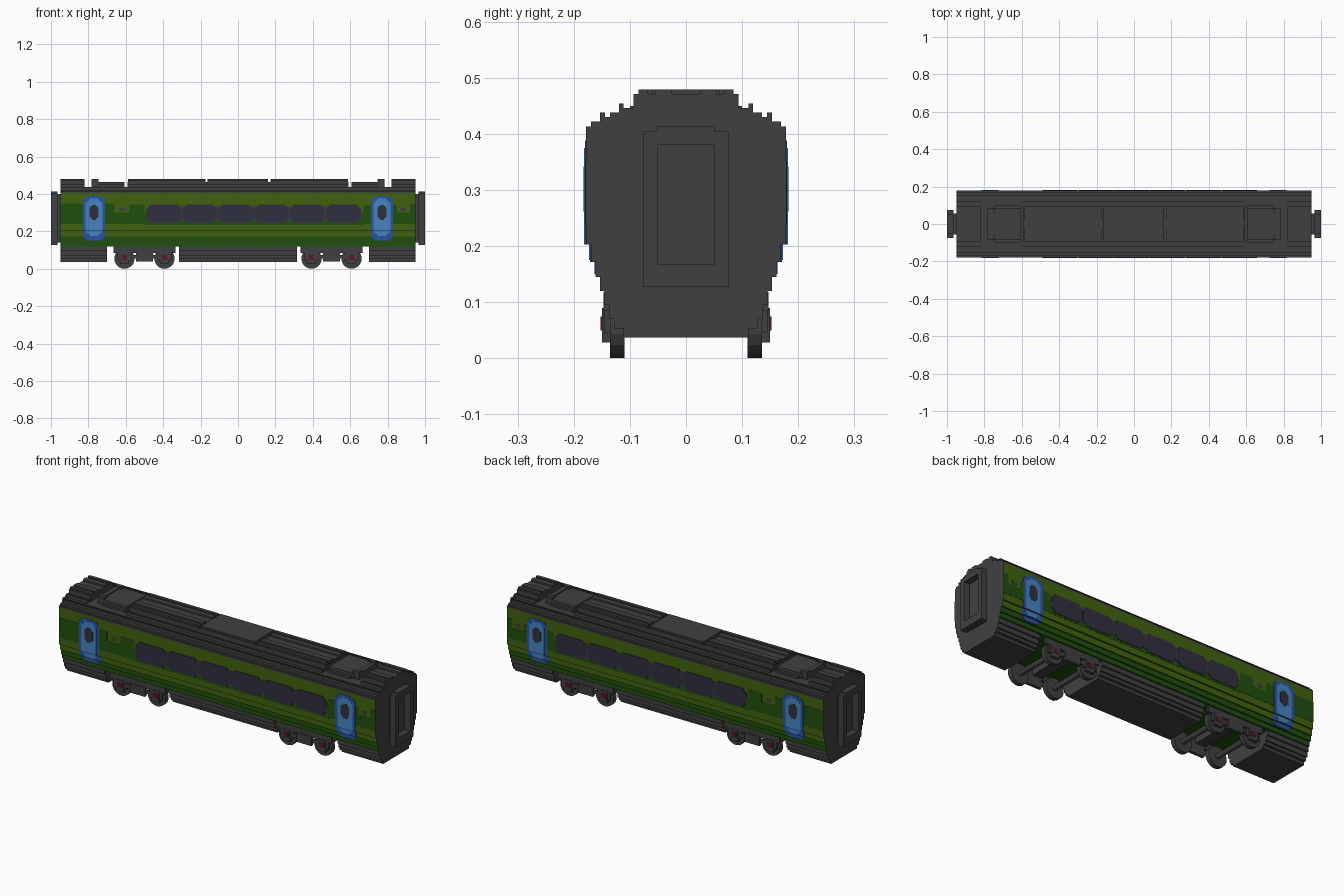
import bpy, bmesh, math
from mathutils import Matrix

cube = bpy.data.objects.get("Cube")
if cube:
    bpy.data.objects.remove(cube, do_unlink=True)


def material(name, rgb):
    lin = [((c / 255 + 0.055) / 1.055) ** 2.4 for c in rgb]
    m = bpy.data.materials.new(name)
    m.use_nodes = True
    m.diffuse_color = (*lin, 1)
    bsdf = m.node_tree.nodes["Principled BSDF"]
    bsdf.inputs["Base Color"].default_value = (*lin, 1)
    bsdf.inputs["Roughness"].default_value = 0.8
    return m


GREY = material("dark grey", (64, 64, 64))
LIGHT = material("light green", (64, 98, 14))
DARK = material("dark green", (32, 78, 14))
NAVY = material("window navy", (48, 47, 63))
BLUE = material("door blue", (70, 132, 192))
EDGE = material("door edge blue", (42, 84, 162))
RED = material("axle box red", (98, 20, 42))


def finish(name, bm, mats):
    bmesh.ops.recalc_face_normals(bm, faces=bm.faces)
    me = bpy.data.meshes.new(name)
    bm.to_mesh(me)
    bm.free()
    for m in mats:
        me.materials.append(m)
    ob = bpy.data.objects.new(name, me)
    bpy.context.collection.objects.link(ob)
    return ob


def add_box(bm, x0, x1, y0, y1, z0, z1):
    mat = (Matrix.Translation(((x0 + x1) / 2, (y0 + y1) / 2, (z0 + z1) / 2))
           @ Matrix.Diagonal((abs(x1 - x0), abs(y1 - y0), abs(z1 - z0), 1)))
    bmesh.ops.create_cube(bm, size=1, matrix=mat)


def boxes(name, mat, items):
    bm = bmesh.new()
    for b in items:
        add_box(bm, *b)
    return finish(name, bm, [mat])


def prism(name, half, x0, x1, mats, rule=None):
    """Extrude a half profile of (y, z), mirrored across y = 0, along x."""
    pts = half + [(-y, z) for y, z in reversed(half)]
    bm = bmesh.new()
    a = [bm.verts.new((x0, y, z)) for y, z in pts]
    b = [bm.verts.new((x1, y, z)) for y, z in pts]
    bm.faces.new(a)
    bm.faces.new(b)
    for i in range(len(pts)):
        j = (i + 1) % len(pts)
        f = bm.faces.new((a[i], a[j], b[j], b[i]))
        if rule:
            f.material_index = rule(f.calc_center_median().z)
    return finish(name, bm, mats)


def stepped(levels):
    return [p for z0, z1, w in levels for p in ((w, z0), (w, z1))]


# Main shell: stepped lower sides, straight walls, ribbed shoulders
HULL = [(0.12, 0.145, 0.153), (0.145, 0.172, 0.161), (0.172, 0.203, 0.169),
        (0.203, 0.404, 0.178), (0.404, 0.413, 0.178), (0.413, 0.4225, 0.169)]
shoulder = [(0.153, 0.4225), (0.153, 0.438), (0.144, 0.438), (0.144, 0.43),
            (0.135, 0.43), (0.135, 0.438)]
prism("body_shell", stepped(HULL) + shoulder, -0.95, 0.95, [GREY, LIGHT, DARK],
      lambda z: 2 if z < 0.17 else 1 if z < 0.4035 else 0)

# Underfloor skirts
SKIRT = [(0.037, 0.053, 0.111), (0.053, 0.07, 0.127),
         (0.07, 0.095, 0.136), (0.095, 0.121, 0.145)]
for name, x0, x1 in (("rear_skirt", -0.95, -0.70), ("middle_skirt", -0.315, 0.315),
                     ("front_skirt", 0.70, 0.95)):
    prism(name, stepped(SKIRT), x0, x1, [GREY])

# Upper roof sections, ribbed except for the centre panel
edge = [(0.119, 0.437), (0.119, 0.454), (0.111, 0.454), (0.111, 0.446),
        (0.094, 0.446), (0.094, 0.471), (0.085, 0.471), (0.085, 0.479)]
grooves = [(0.068, 0.479), (0.068, 0.471), (0.055, 0.471), (0.055, 0.479),
           (0.025, 0.479), (0.025, 0.471)]
prism("roof_centre_panel", edge, -0.163, 0.16, [GREY])
prism("roof_underlay", edge[:5] + [(0.094, 0.465)], -0.59, 0.59, [GREY])
for side, s in (("left", 1), ("right", -1)):
    prism("roof_long_section_" + side, edge + grooves, s * 0.174, s * 0.588, [GREY])
    prism("roof_end_section_" + side, edge + grooves, s * 0.82, s * 0.95, [GREY])
    # Rooftop equipment pod in its recess
    boxes("roof_pod_" + side, GREY, [
        (s * 0.607, s * 0.757, -0.085, 0.085, 0.437, 0.465),
        (s * 0.757, s * 0.783, -0.06, 0.06, 0.437, 0.471),
        (s * 0.745, s * 0.783, 0.06, 0.082, 0.437, 0.479),
        (s * 0.745, s * 0.783, -0.082, -0.06, 0.437, 0.479),
        (s * 0.607, s * 0.745, 0.085, 0.1, 0.437, 0.45),
        (s * 0.607, s * 0.745, -0.1, -0.085, 0.437, 0.45)])
    # Gangway: narrow neck, framed opening and recessed door
    f0, f1 = s * 0.966, s * 1.0
    boxes("gangway_" + side, GREY, [
        (s * 0.945, s * 0.966, -0.056, 0.056, 0.14, 0.4),
        (f0, f1, 0.051, 0.076, 0.127, 0.404),
        (f0, f1, -0.076, -0.051, 0.127, 0.404),
        (f0, f1, -0.051, 0.051, 0.127, 0.168),
        (f0, f1, -0.051, 0.051, 0.38, 0.413)])


def plates(name, mat, rows, layer):
    """Thin panels on both walls that follow the hull steps; rows of x0, x1, z0, z1."""
    out = []
    for x0, x1, z0, z1 in rows:
        for h0, h1, w in HULL:
            a, b = max(z0, h0), min(z1, h1)
            if b - a > 1e-4:
                for s in (1, -1):
                    out.append((x0, x1, s * (w - 0.003), s * (w + 0.0012 * layer), a, b))
    return boxes(name, mat, out)


def clipped(x0, x1, z0, z1, c):
    """Rectangle with two-step corners, as rows."""
    return [(x0 + c, x1 - c, z0, z0 + c / 2), (x0 + c / 2, x1 - c / 2, z0 + c / 2, z0 + c),
            (x0, x1, z0 + c, z1 - c),
            (x0 + c / 2, x1 - c / 2, z1 - c, z1 - c / 2), (x0 + c, x1 - c, z1 - c / 2, z1)]


# Painted dark green fields at both ends and around the windows
plates("dark_green_fields", DARK, [
    (-0.95, -0.66, 0.24, 0.35), (-0.66, -0.58, 0.24, 0.30), (-0.58, -0.5, 0.24, 0.345),
    (-0.5, 0.67, 0.235, 0.30), (0.67, 0.85, 0.24, 0.34),
    (0.85, 0.92, 0.24, 0.30), (0.92, 0.95, 0.24, 0.35)], 1)
plates("side_labels", GREY, [(-0.635, -0.605, 0.31, 0.328), (0.867, 0.897, 0.31, 0.328)], 1)

# Window band
plates("window_pillars", GREY, [(-0.47, 0.645, 0.257, 0.336)], 2)
panes = []
for i in range(6):
    x = -0.49 + i * 0.192
    panes += clipped(x, x + 0.188, 0.245, 0.345, 0.02)
plates("window_panes", NAVY, panes, 3)

# Doors
for side, cx in (("right", -0.77), ("left", 0.77)):
    plates("door_edge_" + side, EDGE, clipped(cx - 0.06, cx + 0.06, 0.15, 0.388, 0.02), 2)
    plates("door_panel_" + side, BLUE, clipped(cx - 0.045, cx + 0.045, 0.175, 0.375, 0.02), 3)
    plates("door_window_" + side, NAVY, clipped(cx - 0.025, cx + 0.025, 0.262, 0.342, 0.014), 4)


# Bogies
def wheelset(name, cx):
    bm = bmesh.new()
    parts = [(0.0545, 0.025, 0.1225), (0.0545, 0.025, -0.1225), (0.014, 0.24, 0)]
    for r, depth, y in parts:
        bmesh.ops.create_cone(
            bm, cap_ends=True, segments=16, radius1=r, radius2=r, depth=depth,
            matrix=Matrix.Translation((cx, y, 0.0545)) @ Matrix.Rotation(math.pi / 2, 4, "X")
            @ Matrix.Rotation(math.pi / 16, 4, "Z"))
    finish(name, bm, [GREY])


for side, cx in (("right", -0.5), ("left", 0.5)):
    frame, red = [(cx - 0.03, cx + 0.03, -0.11, 0.11, 0.075, 0.121)], []
    for s in (1, -1):
        frame += [(cx - 0.165, cx + 0.165, s * 0.134, s * 0.147, 0.085, 0.118),
                  (cx - 0.045, cx + 0.045, s * 0.134, s * 0.15, 0.04, 0.09),
                  (cx - 0.07, cx + 0.07, s * 0.134, s * 0.143, 0.055, 0.075)]
        for d in (-0.107, 0.107):
            ax = cx + d
            frame += [(ax - 0.038, ax + 0.038, s * 0.134, s * 0.145, 0.045, 0.09),
                      (ax - 0.024, ax + 0.024, s * 0.134, s * 0.15, 0.028, 0.09)]
            red.append((ax - 0.014, ax + 0.014, s * 0.14, s * 0.152, 0.05, 0.075))
    boxes("bogie_frame_" + side, GREY, frame)
    boxes("axle_boxes_" + side, RED, red)
    wheelset("outer_wheelset_" + side, cx - 0.107)
    wheelset("inner_wheelset_" + side, cx + 0.107)
